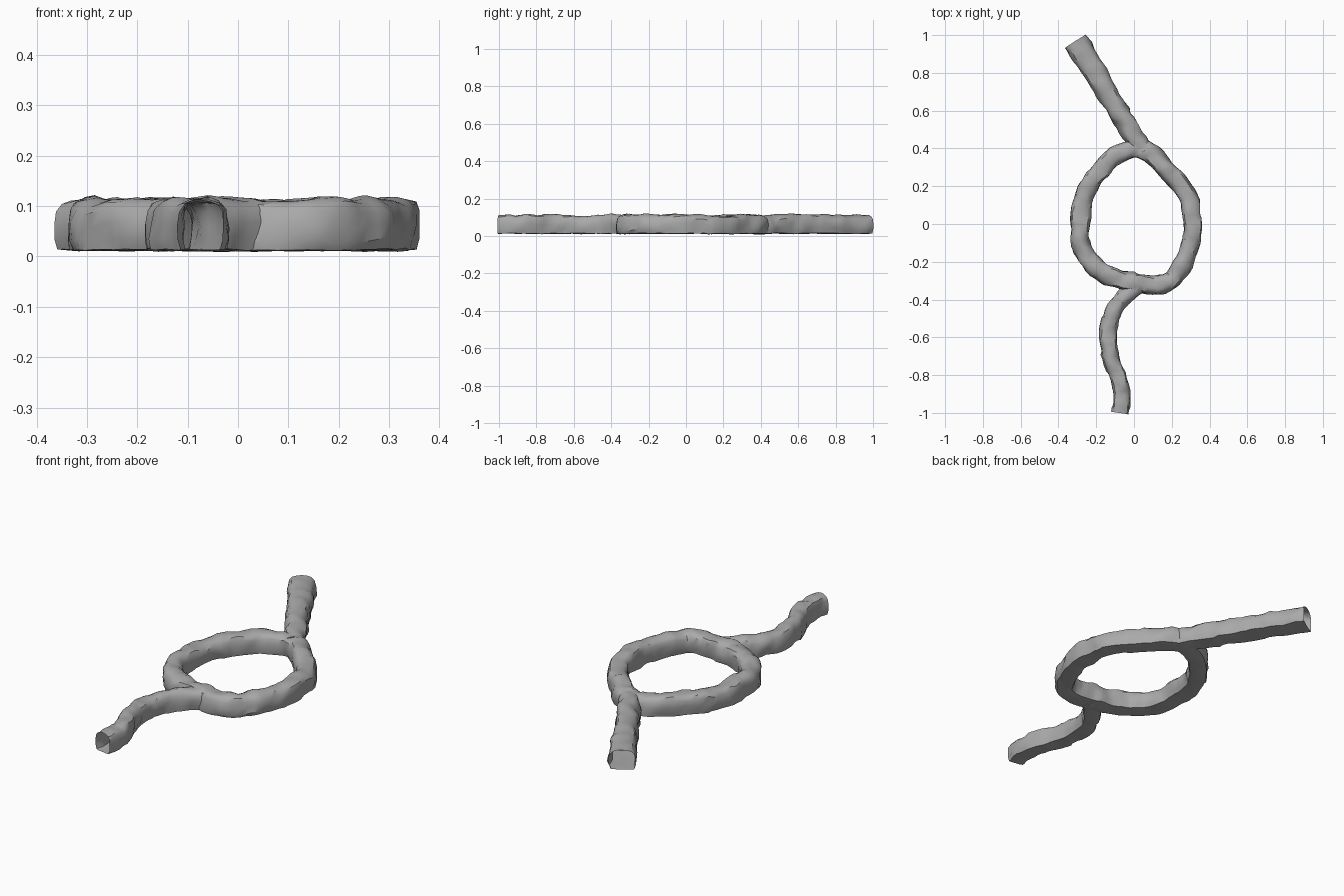
import bpy, bmesh
from mathutils import Vector, noise

if "Cube" in bpy.data.objects:
    bpy.data.objects.remove(bpy.data.objects["Cube"], do_unlink=True)

# Rock material
rock = bpy.data.materials.new("grey rock")
rock.use_nodes = True
grey = (0.4, 0.4, 0.4, 1)
rock.diffuse_color = grey
rock.node_tree.nodes["Principled BSDF"].inputs["Base Color"].default_value = grey

# Horseshoe cross-section: (half-widths sideways, share of height)
half = [(0.45, 0), (0.86, 0.02), (0.98, 0.22), (1, 0.5), (0.92, 0.76), (0.7, 0.91), (0.36, 0.98)]
PROFILE = [(0, 0)] + half + [(0, 1)] + [(-u, v) for u, v in reversed(half)]
FLOOR, HEIGHT = 0.012, 0.102


def smooth_path(points, closed, steps=4):
    """Catmull-Rom samples through the plan points."""
    pts = [Vector(p) for p in points]
    n = len(pts)
    out = []
    for i in range(n if closed else n - 1):
        if closed:
            a, b, c, d = (pts[(i + k) % n] for k in (-1, 0, 1, 2))
        else:
            a, b, c, d = (pts[min(max(i + k, 0), n - 1)] for k in (-1, 0, 1, 2))
        for s in range(steps):
            t = s / steps
            out.append(0.5 * (2 * b + (c - a) * t + (2 * a - 5 * b + 4 * c - d) * t * t
                              + (3 * b - a - 3 * c + d) * t ** 3))
    return out if closed else out + [pts[-1]]


def tunnel(name, points, w_start, w_end, closed=False, section=9):
    """Sweep the rough horseshoe along a path; each section is roughened on its own."""
    path = smooth_path(points, closed)
    n = len(path)
    bm = bmesh.new()
    rings = []
    for i, p in enumerate(path):
        nxt = path[(i + 1) % n] if closed else path[min(i + 1, n - 1)]
        prv = path[i - 1] if closed else path[max(i - 1, 0)]
        t = (nxt - prv).normalized()
        side = Vector((t.y, -t.x))
        w = w_start + (w_end - w_start) * i / (n - 1)
        shift = Vector((0, 0, 3.7 * (i // section)))
        end = not closed and i in (0, n - 1)
        ring = []
        for u, v in PROFILE:
            q = p + side * u * w
            co = Vector((q.x, q.y, FLOOR + v * HEIGHT))
            bump = noise.noise_vector(co * 13 + shift) * 0.012 + noise.noise_vector(co * 30) * 0.005
            if end:
                bump *= 0.2
            if v < 0.1:
                bump.z *= 0.4
            ring.append(bm.verts.new(co + bump))
        rings.append(ring)
    m = len(PROFILE)
    for i in range(n if closed else n - 1):
        a, b = rings[i], rings[(i + 1) % n]
        for j in range(m):
            k = (j + 1) % m
            bm.faces.new((a[j], a[k], b[k], b[j]))
    if not closed:
        bm.faces.new(rings[0])
        bm.faces.new(rings[-1])
    bmesh.ops.recalc_face_normals(bm, faces=bm.faces)
    mesh = bpy.data.meshes.new(name)
    bm.to_mesh(mesh)
    bm.free()
    mesh.materials.append(rock)
    obj = bpy.data.objects.new(name, mesh)
    bpy.context.scene.collection.objects.link(obj)
    return obj


# Loop of tunnel
loop = tunnel("cave_tunnel", [
    (0, 0.40), (0.08, 0.38), (0.15, 0.31), (0.23, 0.23), (0.29, 0.14), (0.305, 0.05),
    (0.31, -0.05), (0.285, -0.14), (0.245, -0.23), (0.19, -0.3), (0.1, -0.325),
    (0.01, -0.31), (-0.07, -0.295), (-0.16, -0.26), (-0.235, -0.2), (-0.28, -0.11),
    (-0.285, 0), (-0.28, 0.1), (-0.24, 0.2), (-0.18, 0.28), (-0.1, 0.36)],
    0.05, 0.05, closed=True)

# Straight back passage and winding front passage
passages = [
    tunnel("back_passage", [(0.05, 0.385), (0, 0.46), (-0.06, 0.56), (-0.12, 0.66),
                            (-0.18, 0.76), (-0.25, 0.87), (-0.312, 0.967)], 0.048, 0.064),
    tunnel("front_passage", [(0.03, -0.32), (-0.04, -0.37), (-0.1, -0.45), (-0.13, -0.54),
                             (-0.135, -0.64), (-0.115, -0.73), (-0.08, -0.82),
                             (-0.065, -0.91), (-0.075, -1)], 0.042, 0.047),
]

# Merge the passages into the loop
for part in passages:
    mod = loop.modifiers.new("join", 'BOOLEAN')
    mod.operation = 'UNION'
    mod.solver = 'EXACT'
    mod.object = part
bpy.context.view_layer.update()
merged = bpy.data.meshes.new_from_object(
    loop.evaluated_get(bpy.context.evaluated_depsgraph_get()))
loop.modifiers.clear()
loop.data = merged
for part in passages:
    bpy.data.objects.remove(part, do_unlink=True)

# Open the two mouths
bm = bmesh.new()
bm.from_mesh(merged)
mouths = [f for f in bm.faces if len(f.verts) > 10 and abs(f.calc_center_median().y) > 0.9]
bmesh.ops.delete(bm, geom=mouths, context='FACES')
bm.to_mesh(merged)
bm.free()

bpy.ops.object.select_all(action='DESELECT')
loop.select_set(True)
bpy.context.view_layer.objects.active = loop
bpy.ops.object.shade_smooth_by_angle(angle=0.6)
